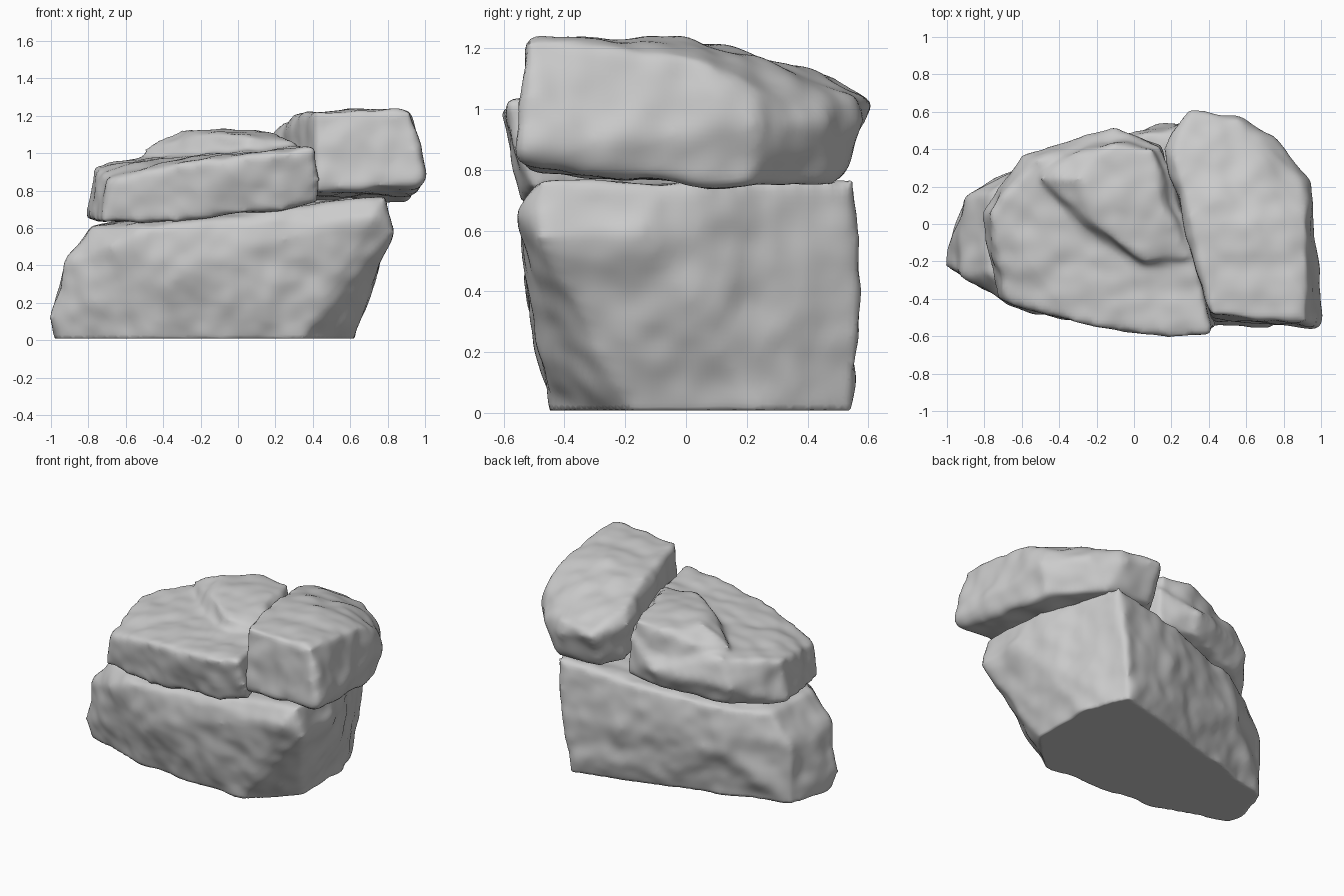
import bpy, bmesh


def rock(name, blocks, strength=0.045):
    """Fuse convex blocks into one weathered stone."""
    bm = bmesh.new()
    for pts in blocks:
        verts = [bm.verts.new(p) for p in pts]
        res = bmesh.ops.convex_hull(bm, input=verts)
        junk = {v for v in res["geom_interior"] + res["geom_unused"]
                if isinstance(v, bmesh.types.BMVert)}
        bmesh.ops.delete(bm, geom=list(junk), context='VERTS')
    bmesh.ops.recalc_face_normals(bm, faces=bm.faces)
    mesh = bpy.data.meshes.new(name)
    bm.to_mesh(mesh)
    bm.free()
    ob = bpy.data.objects.new(name, mesh)
    bpy.context.collection.objects.link(ob)

    remesh = ob.modifiers.new("fuse", 'REMESH')
    remesh.mode = 'VOXEL'
    remesh.voxel_size = 0.02
    remesh.use_smooth_shade = True
    smooth = ob.modifiers.new("wear", 'SMOOTH')
    smooth.factor = 0.5
    smooth.iterations = 6
    # Broad dents
    tex = bpy.data.textures.new(name + "_dents", 'CLOUDS')
    tex.noise_scale = 0.2
    tex.noise_depth = 1
    disp = ob.modifiers.new("dents", 'DISPLACE')
    disp.texture = tex
    disp.texture_coords = 'LOCAL'
    disp.strength = strength
    disp.mid_level = 0.42
    soften = ob.modifiers.new("soften", 'SMOOTH')
    soften.factor = 0.5
    soften.iterations = 3

    # Apply, then press the underside flat on the ground
    deps = bpy.context.evaluated_depsgraph_get()
    done = bpy.data.meshes.new_from_object(ob.evaluated_get(deps))
    ob.modifiers.clear()
    ob.data = done
    for v in done.vertices:
        v.co.z = max(v.co.z, 0.008)
    return ob


# Large leaning base stone: foot, waist, top
rock("base_rock", [[
    (-0.96, -0.23, -0.01), (-0.97, -0.08, -0.01), (-0.90, 0.14, -0.01),
    (0.50, 0.55, -0.01), (0.61, 0.25, -0.01), (0.61, -0.17, -0.01),
    (0.33, -0.44, -0.01), (-0.50, -0.38, -0.01),
    (-1.00, -0.22, 0.12), (-0.93, -0.28, 0.40), (-0.91, 0.14, 0.38),
    (-0.55, 0.34, 0.35), (0.12, 0.52, 0.40),
    (0.55, 0.58, 0.42), (0.82, -0.48, 0.58), (0.72, -0.55, 0.66),
    (-0.30, -0.53, 0.40), (-0.68, -0.42, 0.50),
    (-0.78, -0.26, 0.61), (-0.76, 0.17, 0.61), (-0.45, -0.49, 0.61),
    (0.78, -0.48, 0.76), (0.58, 0.54, 0.76), (0.83, -0.15, 0.60),
    (0.79, -0.05, 0.76), (0.05, 0.48, 0.70), (-0.50, 0.34, 0.64),
]])

# Left slab: lower wedge plus raised plate at the back
rock("upper_left_rock", [[
    (-0.73, -0.40, 0.63), (-0.81, 0.05, 0.65), (-0.55, 0.33, 0.66),
    (-0.10, 0.47, 0.72), (0.14, 0.42, 0.73),
    (0.43, -0.51, 0.74), (0.24, -0.54, 0.70), (-0.30, -0.49, 0.64),
    (-0.69, -0.41, 0.85), (-0.77, 0.06, 0.93), (-0.52, 0.34, 0.98),
    (-0.60, 0.36, 0.80), (-0.10, 0.51, 0.86),
    (-0.30, -0.53, 0.95), (0.22, -0.61, 1.00), (0.41, -0.59, 1.03),
    (0.31, -0.10, 1.03), (0.15, 0.42, 1.00),
], [
    (-0.50, 0.32, 0.80), (-0.10, 0.47, 0.80),
    (0.15, 0.42, 0.80), (0.32, -0.20, 0.90), (0.05, -0.27, 0.90),
    (-0.22, -0.10, 0.88), (-0.30, 0.24, 1.12), (-0.10, 0.42, 1.10),
    (-0.50, 0.24, 1.02), (-0.32, 0.38, 1.04), (0.10, 0.40, 1.10),
    (0.29, -0.18, 1.06), (0.06, -0.20, 1.09), (-0.17, -0.04, 1.11),
    (0.15, 0.10, 1.13),
]])

# Right block: squared front, tapering to the back
rock("upper_right_rock", [[
    (0.42, -0.51, 0.80), (0.97, -0.56, 0.83), (0.93, -0.20, 0.78),
    (0.89, 0.20, 0.74), (0.62, 0.49, 0.76), (0.30, 0.50, 0.78),
    (0.20, 0.38, 0.80), (0.32, 0.0, 0.77),
    (1.00, -0.54, 0.87), (0.94, 0.25, 0.95), (0.79, 0.43, 0.95),
    (0.56, 0.58, 0.95), (0.30, 0.61, 1.02), (0.16, 0.40, 1.06),
    (0.41, -0.49, 1.22), (0.92, -0.52, 1.23), (0.93, 0.0, 1.18),
    (0.90, 0.23, 1.07), (0.56, 0.56, 1.05), (0.31, 0.0, 1.21),
    (0.60, 0.02, 1.23), (0.21, 0.36, 1.14),
]])
